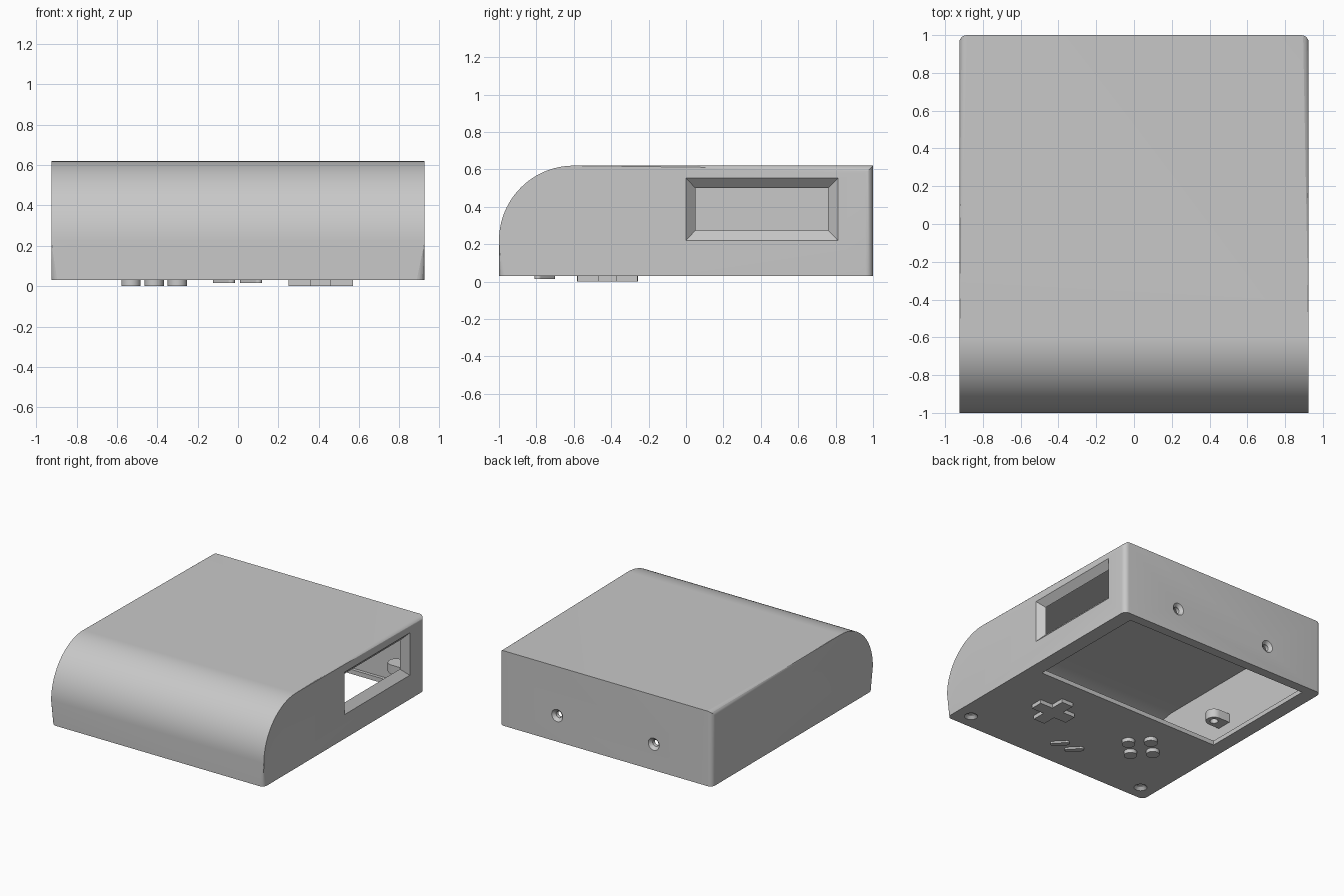
import bpy
import bmesh
from math import sin, cos, pi, radians
from mathutils import Matrix, Vector

if "Cube" in bpy.data.objects:
    bpy.data.objects.remove(bpy.data.objects["Cube"], do_unlink=True)

grey = bpy.data.materials.new("plain grey")
grey.use_nodes = True
grey.diffuse_color = (0.58, 0.58, 0.58, 1)
grey.node_tree.nodes["Principled BSDF"].inputs["Base Color"].default_value = grey.diffuse_color


def finish(name, bm):
    bmesh.ops.recalc_face_normals(bm, faces=bm.faces)
    mesh = bpy.data.meshes.new(name)
    bm.to_mesh(mesh)
    bm.free()
    mesh.materials.append(grey)
    obj = bpy.data.objects.new(name, mesh)
    bpy.context.collection.objects.link(obj)
    return obj


def loft(lower, upper):
    """Closed solid between two matching loops of points."""
    bm = bmesh.new()
    a = [bm.verts.new(p) for p in lower]
    b = [bm.verts.new(p) for p in upper]
    n = len(a)
    bm.faces.new(a)
    bm.faces.new(b)
    for i in range(n):
        j = (i + 1) % n
        bm.faces.new((a[i], a[j], b[j], b[i]))
    return bm


def prism_z(points, z0, z1):
    return loft([(x, y, z0) for x, y in points], [(x, y, z1) for x, y in points])


def prism_x(points, x):
    return loft([(-x, y, z) for y, z in points], [(x, y, z) for y, z in points])


def rect(a0, a1, b0, b1):
    return [(a0, b0), (a1, b0), (a1, b1), (a0, b1)]


def circle(x, y, r, n=32):
    return [(x + r * cos(2 * pi * i / n), y + r * sin(2 * pi * i / n)) for i in range(n)]


def smooth(obj):
    bpy.ops.object.select_all(action='DESELECT')
    obj.select_set(True)
    bpy.context.view_layer.objects.active = obj
    bpy.ops.object.shade_smooth_by_angle(angle=radians(30))


def boolean(obj, cutter, operation='DIFFERENCE'):
    mod = obj.modifiers.new("cut", 'BOOLEAN')
    mod.operation, mod.solver, mod.object = operation, 'EXACT', cutter
    bpy.context.view_layer.objects.active = obj
    bpy.ops.object.modifier_apply(modifier=mod.name)
    bpy.data.objects.remove(cutter, do_unlink=True)


def side_profile(inset, bottom, top, radius):
    """Side outline with a quarter-round front top."""
    pts = [(1 - inset, bottom), (1 - inset, top)]
    for i in range(25):
        t = pi / 2 * (1 + i / 24)
        pts.append((-1 + inset + radius + radius * cos(t), top - radius + radius * sin(t)))
    return pts + [(-1 + inset, bottom)]


# Outer shell with rounded side edges
BASE = 0.03
bm = prism_x(side_profile(0, BASE, 0.62, 0.4), 0.925)
rim = [e for e in bm.edges
       if abs(e.verts[0].co.x - e.verts[1].co.x) < 0.01
       and max(v.co.z for v in e.verts) > BASE + 0.01]
bmesh.ops.bevel(bm, geom=rim, offset=0.04, segments=6, profile=0.5, affect='EDGES')
shell = finish("shell", bm)

# Hollow interior and screen opening in the underside
boolean(shell, finish("cavity", prism_x(side_profile(0.05, 0.065, 0.565, 0.35), 0.875)))
boolean(shell, finish("screen_opening", prism_z(rect(-0.81, 0.81, -0.07, 0.925), 0, 0.1)))

# Side window with sloping frame
boolean(shell, finish("window", loft(
    [(0.975, y, z) for y, z in rect(-0.05, 0.865, 0.165, 0.605)],
    [(0.865, y, z) for y, z in rect(0.06, 0.75, 0.285, 0.49)])))


# Countersunk screw holes in the back and underside
def screw_hole(place):
    profile = [(0.05, -0.002), (0.025, 0.022), (0.025, 0.07)]
    bm = bmesh.new()
    rings = [[bm.verts.new((x, y, z)) for x, y in circle(0, 0, r)] for r, z in profile]
    for a, b in zip(rings, rings[1:]):
        for i in range(len(a)):
            j = (i + 1) % len(a)
            bm.faces.new((a[i], a[j], b[j], b[i]))
    bm.faces.new(rings[0])
    bm.faces.new(rings[-1])
    bm.transform(place)
    boolean(shell, finish("hole", bm))


for side in (-1, 1):
    screw_hole(Matrix.Translation((side * 0.42, 1, 0.235)) @ Matrix.Rotation(pi / 2, 4, 'X'))
    screw_hole(Matrix.Translation((side * 0.8, -0.88, BASE)))
smooth(shell)

# Inner screw posts and screen mounting lugs
for side, word in ((-1, "right"), (1, "left")):
    smooth(finish(f"{word}_front_post", prism_z(circle(side * 0.8, -0.88, 0.065), 0.06, 0.25)))
    for y, end in ((-0.03, "front"), (0.85, "back")):
        x = side * 0.78
        lug = finish(f"{word}_{end}_lug", prism_z(circle(x, y, 0.06), 0.2, 0.27))
        arm = finish("arm", prism_z(rect(*sorted((x, side * 0.88)), y - 0.06, y + 0.06), 0.2, 0.27))
        boolean(lug, arm, 'UNION')
        boolean(lug, finish("bore", prism_z(circle(x, y, 0.03), 0.18, 0.25)))
        smooth(lug)

# Direction pad
w, r = 0.05, 0.16
arms = [(r, -w), (r, w), (w, w)]
cross = []
for i in range(4):
    turn = Matrix.Rotation(i * pi / 2, 2)
    cross += [turn @ Vector(p) + Vector((0.41, -0.42)) for p in arms]
finish("direction_pad", prism_z(cross, 0, BASE + 0.01))

# Four round buttons in a diamond
for i in range(4):
    t = i * pi / 2
    smooth(finish(f"round_button_{i + 1}", prism_z(
        circle(-0.415 + 0.115 * cos(t), -0.42 + 0.115 * sin(t), 0.048), 0, BASE + 0.01)))

# Two slanted pill buttons
for x, word in ((-0.07, "right"), (0.065, "left")):
    pill = []
    for end in (0, 1):
        for i in range(13):
            t = -pi / 4 + pi / 2 + pi * (i / 12 + end)
            s = 0.035 * (1 - 2 * end)
            pill.append((x - s + 0.02 * cos(t), -0.755 + s + 0.02 * sin(t)))
    smooth(finish(f"{word}_pill_button", prism_z(pill, 0.015, BASE + 0.01)))
